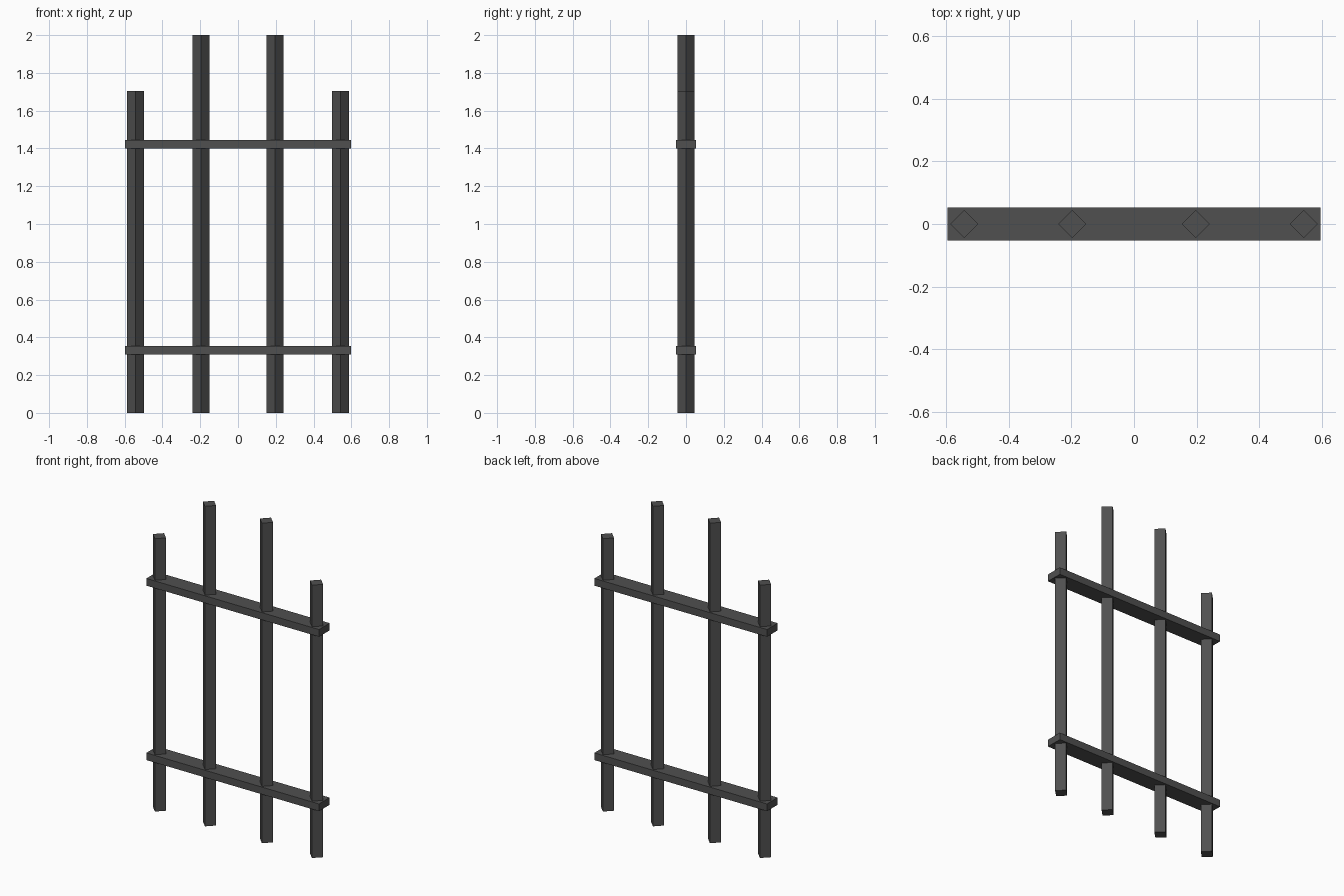
import bpy
import math

if "Cube" in bpy.data.objects:
    bpy.data.objects.remove(bpy.data.objects["Cube"])

# One dark iron colour for everything
iron = bpy.data.materials.new("dark iron")
iron.diffuse_color = (0.08, 0.08, 0.08, 1.0)
iron.use_nodes = True
iron.node_tree.nodes["Principled BSDF"].inputs["Base Color"].default_value = iron.diffuse_color


def finish(obj, name):
    obj.name = name
    obj.data.name = name
    obj.data.materials.append(iron)


def post(name, x, height, radius=0.045):
    # Square bar turned 45 degrees, so an edge faces the front
    bpy.ops.mesh.primitive_cube_add(size=1, location=(x, 0, height / 2))
    obj = bpy.context.object
    side = radius * math.sqrt(2)
    obj.scale = (side, side, height)
    obj.rotation_euler.z = math.radians(45)
    finish(obj, name)


def rail(name, z_low, z_high):
    bpy.ops.mesh.primitive_cube_add(size=1, location=(0, 0, (z_low + z_high) / 2))
    obj = bpy.context.object
    obj.scale = (1.194, 0.105, z_high - z_low)
    finish(obj, name)


# Upright bars, mirrored about the centre
for side, sx in (("left", -1), ("right", 1)):
    post(f"outer_bar_{side}", sx * 0.543, 1.705)
    post(f"inner_bar_{side}", sx * 0.197, 2.0)

# Cross rails
rail("lower_rail", 0.31, 0.355)
rail("upper_rail", 1.40, 1.445)
